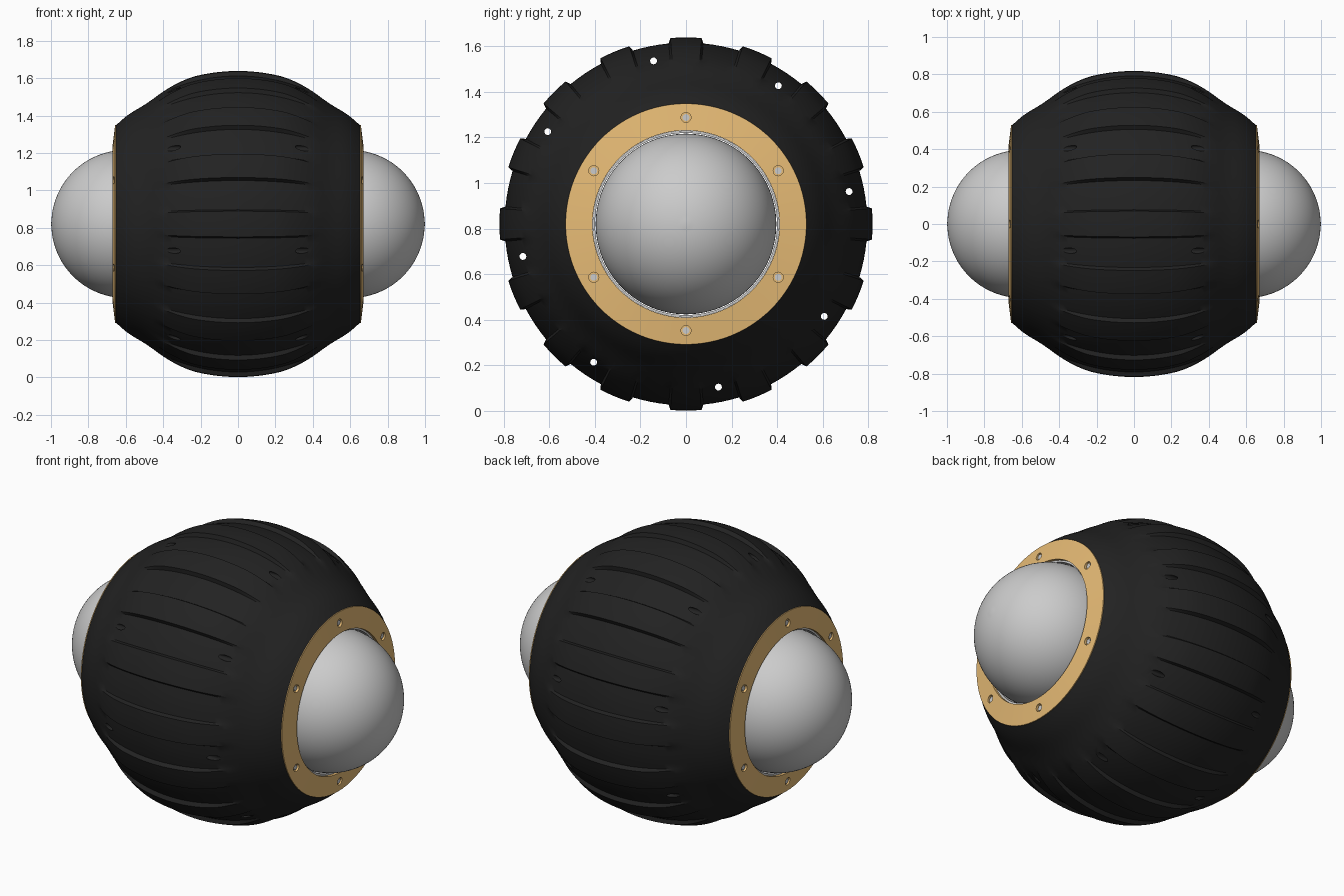
import bpy, bmesh, math
from mathutils import Matrix

if "Cube" in bpy.data.objects:
    bpy.data.objects.remove(bpy.data.objects["Cube"])

CZ = 0.82          # height of the rolling axis (runs along x)
LUGS = 16


def material(name, rgb):
    m = bpy.data.materials.new(name)
    m.diffuse_color = (*rgb, 1)
    m.use_nodes = True
    m.node_tree.nodes["Principled BSDF"].inputs["Base Color"].default_value = m.diffuse_color
    return m


RUBBER = material("rubber", (0.016, 0.016, 0.016))
GOLD = material("gold", (0.80, 0.50, 0.18))


def finish(name, bm, mat=None):
    bmesh.ops.remove_doubles(bm, verts=bm.verts, dist=1e-5)
    bmesh.ops.recalc_face_normals(bm, faces=bm.faces)
    me = bpy.data.meshes.new(name)
    bm.to_mesh(me)
    bm.free()
    ob = bpy.data.objects.new(name, me)
    ob.location.z = CZ
    bpy.context.collection.objects.link(ob)
    if mat:
        me.materials.append(mat)
    return ob


def select(ob):
    bpy.ops.object.select_all(action='DESELECT')
    ob.select_set(True)
    bpy.context.view_layer.objects.active = ob


def smooth(ob, deg=30):
    select(ob)
    bpy.ops.object.shade_smooth_by_angle(angle=math.radians(deg))


def sweep(name, rings, angles, mat=None, closed=True):
    """Revolve about x; rings are (x, function of angle index -> radius)."""
    bm = bmesh.new()
    grid = [[bm.verts.new((x, r(j) * math.cos(a), r(j) * math.sin(a)))
             for j, a in enumerate(angles)] for x, r in rings]
    n, m = len(rings), len(angles)
    for i in range(n if closed else n - 1):
        for j in range(m):
            a, b = grid[i], grid[(i + 1) % n]
            k = (j + 1) % m
            bm.faces.new((a[j], a[k], b[k], b[j]))
    return finish(name, bm, mat)


def lathe(name, pts, mat=None, closed=True, seg=96):
    angles = [2 * math.pi * j / seg for j in range(seg)]
    return sweep(name, [(x, lambda j, r=r: r) for x, r in pts], angles, mat, closed)


def rods(name, count, start, orbit, radius, x0, x1):
    """Ring of cylinders parallel to x."""
    bm = bmesh.new()
    for k in range(count):
        a = math.radians(start + 360 * k / count)
        mat = (Matrix.Translation(((x0 + x1) / 2, orbit * math.cos(a), orbit * math.sin(a)))
               @ Matrix.Rotation(math.pi / 2, 4, 'Y'))
        bmesh.ops.create_cone(bm, cap_ends=True, segments=20, radius1=radius,
                              radius2=radius, depth=abs(x1 - x0), matrix=mat)
    return finish(name, bm)


def cut(ob, cutter):
    cutter.hide_render = True
    mod = ob.modifiers.new("holes", 'BOOLEAN')
    mod.operation = 'DIFFERENCE'
    mod.solver = 'EXACT'
    mod.object = cutter
    select(ob)
    bpy.ops.object.modifier_apply(modifier=mod.name)
    bpy.data.objects.remove(cutter, do_unlink=True)


# Tyre: barrel profile with sixteen raised lugs that fade out at the shoulders
steps = [(-5.5, 0), (-4.8, 1), (-2.4, 1), (0, 1), (2.4, 1), (4.8, 1), (5.5, 0),
         (8.3, 0), (11.25, 0), (14.2, 0)]
angles, lift = [], []
for k in range(LUGS):
    for off, h in steps:
        angles.append(math.radians(k * 360 / LUGS + off))
        lift.append(h)


def base(x):
    x = abs(x)
    return 0.795 * math.sqrt(1 - (x / 0.872) ** 2) - 0.014 * math.exp(-((x - 0.5) / 0.08) ** 2)


def lug_height(x):
    t = min(max((abs(x) - 0.22) / 0.25, 0), 1)
    return 0.023 * (1 - t * t * (3 - 2 * t))


HALF, N = 0.652, 52
rings = [(-HALF, lambda j: 0.42)]
for i in range(N + 1):
    x = -HALF + 2 * HALF * i / N
    rings.append((x, lambda j, b=base(x), h=lug_height(x): b + h * lift[j]))
rings.append((HALF, lambda j: 0.42))
tyre = sweep("tyre", rings, angles, RUBBER)
# Eight holes running right through between the lugs
cut(tyre, rods("tyre_hole_cutter", 8, 11.25, 0.729, 0.015, -0.8, 0.8))
smooth(tyre)

for side, s in (("right", 1), ("left", -1)):
    # Gold retaining ring, slightly conical
    ring = lathe(side + "_ring", [(s * 0.640, 0.41), (s * 0.672, 0.41),
                                  (s * 0.657, 0.528), (s * 0.640, 0.528)], GOLD)
    cut(ring, rods("screw_cutter", 6, 30, 0.467, 0.022, s * 0.653, s * 0.70))
    smooth(ring)

    # Screws sunk in the ring
    smooth(rods(side + "_screws", 6, 30, 0.467, 0.015, s * 0.645, s * 0.658))

    # Thin grey collar between dome and ring
    smooth(lathe(side + "_collar", [(s * 0.60, 0.399), (s * 0.655, 0.399),
                                    (s * 0.655, 0.4095), (s * 0.60, 0.4095)]))

    # Hub dome
    arc = [(s * (0.60 + 0.398 * math.cos(t)), 0.396 * math.sin(t))
           for t in (math.pi / 2 * i / 32 for i in range(33))]
    arc[0] = (s * 1.0, 0.0)
    smooth(lathe(side + "_dome", arc + [(s * 0.58, 0.396), (s * 0.58, 0.0)], closed=False))
